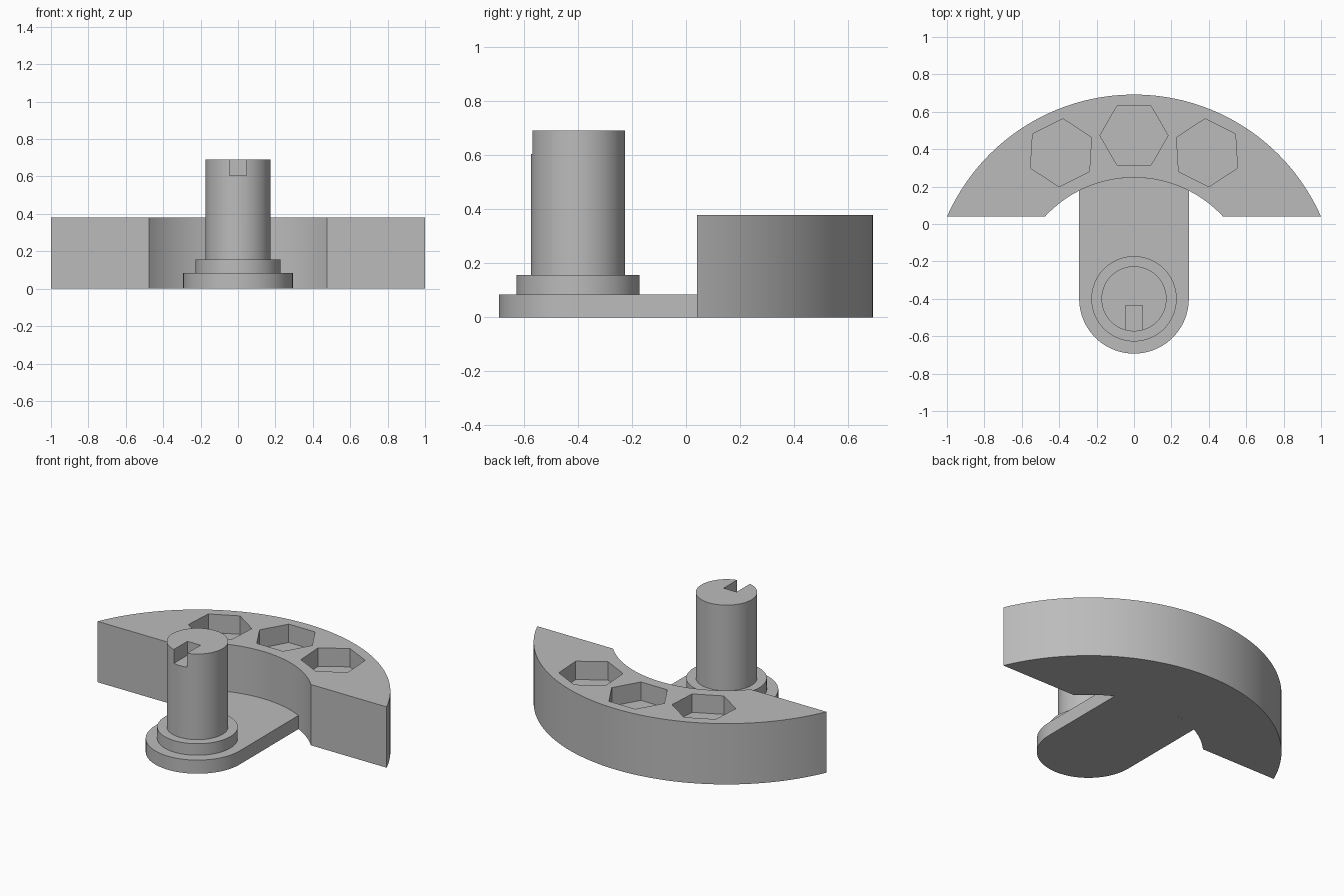
import bpy
import bmesh
from math import sin, cos, pi, asin, atan, radians

if "Cube" in bpy.data.objects:
    bpy.data.objects.remove(bpy.data.objects["Cube"])

PIVOT_Y = -0.4      # shared centre of the arcs and the post
OUTER_R, INNER_R = 1.092, 0.648
BLOCK_FRONT, BLOCK_H = 0.04, 0.38
PLATE_R, PLATE_H = 0.293, 0.085

grey = bpy.data.materials.new("plain grey")
grey.use_nodes = True
colour = (0.5, 0.5, 0.5, 1)
grey.diffuse_color = colour
grey.node_tree.nodes["Principled BSDF"].inputs["Base Color"].default_value = colour


def arc(r, start, end, n, cy=PIVOT_Y, cx=0):
    """Points along an arc, both ends included."""
    return [(cx + r * cos(start + (end - start) * i / n),
             cy + r * sin(start + (end - start) * i / n)) for i in range(n + 1)]


def prism(name, outline, z0, z1):
    """Extrude a counter-clockwise outline between two heights."""
    bm = bmesh.new()
    base = bm.faces.new([bm.verts.new((x, y, z0)) for x, y in outline])
    top = bmesh.ops.extrude_face_region(bm, geom=[base], use_keep_orig=True)
    verts = [v for v in top["geom"] if isinstance(v, bmesh.types.BMVert)]
    bmesh.ops.translate(bm, verts=verts, vec=(0, 0, z1 - z0))
    bmesh.ops.recalc_face_normals(bm, faces=bm.faces)
    mesh = bpy.data.meshes.new(name)
    bm.to_mesh(mesh)
    bm.free()
    mesh.materials.append(grey)
    obj = bpy.data.objects.new(name, mesh)
    bpy.context.collection.objects.link(obj)
    return obj


def select(obj):
    bpy.ops.object.select_all(action="DESELECT")
    obj.select_set(True)
    bpy.context.view_layer.objects.active = obj


def cut(obj, cutter):
    """Subtract the cutter from the part and discard it."""
    mod = obj.modifiers.new("cut", "BOOLEAN")
    mod.operation = "DIFFERENCE"
    mod.solver = "EXACT"
    mod.object = cutter
    select(obj)
    bpy.ops.object.modifier_apply(modifier=mod.name)
    bpy.data.objects.remove(cutter)


def disc(name, r, z0, z1):
    return prism(name, arc(r, 0, 2 * pi, 96)[:-1], z0, z1)


# Crescent block with a straight front
rise = BLOCK_FRONT - PIVOT_Y
a, b = asin(rise / OUTER_R), asin(rise / INNER_R)
block = prism("crescent_block",
              arc(OUTER_R, a, pi - a, 96) + arc(INNER_R, pi - b, b, 64),
              0, BLOCK_H)

# Three hexagonal sockets fanned around the pivot
SOCKET_R, SOCKET_RING, SOCKET_FLOOR = 0.182, 0.873, 0.265
for turn in (-atan(0.5), 0, atan(0.5)):
    hexagon = arc(SOCKET_R, turn, turn + 2 * pi, 6,
                  PIVOT_Y + SOCKET_RING * cos(turn), -SOCKET_RING * sin(turn))[:-1]
    cut(block, prism("socket_cutter", hexagon, SOCKET_FLOOR, BLOCK_H + 0.1))

# Round-ended arm meeting the inner curve of the block
side = asin(PLATE_R / INNER_R)
arm = prism("arm_plate",
            arc(PLATE_R, pi, 2 * pi, 64) + arc(INNER_R, pi / 2 - side, pi / 2 + side, 24),
            0, PLATE_H)

# Collar and slotted post
collar = disc("collar", 0.228, PLATE_H, 0.157)
post = disc("post", 0.174, 0.157, 0.692)
slot = [(-0.045, -0.7), (0.045, -0.7), (0.045, -0.435), (-0.045, -0.435)]
cut(post, prism("slot_cutter", slot, 0.605, 0.8))

for part in (block, arm, collar, post):
    select(part)
    bpy.ops.object.shade_smooth_by_angle(angle=radians(30))
